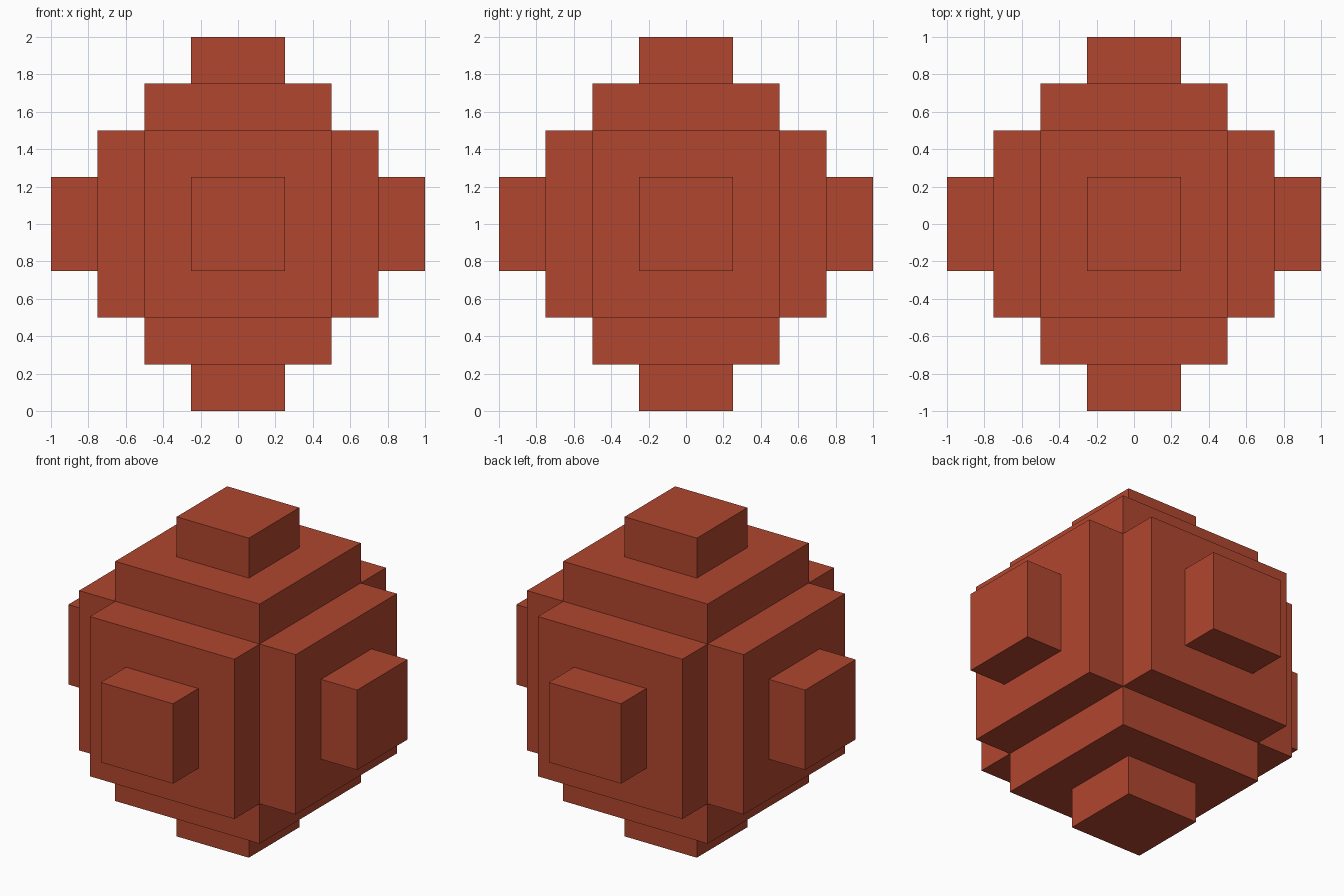
import bpy, bmesh
from mathutils import Matrix

if "Cube" in bpy.data.objects:
    bpy.data.objects.remove(bpy.data.objects["Cube"])

red = bpy.data.materials.new("brick red")
red.diffuse_color = (0.44, 0.061, 0.029, 1)
red.use_nodes = True
red.node_tree.nodes["Principled BSDF"].inputs["Base Color"].default_value = red.diffuse_color


def raise_faces(bm, faces, height):
    """Extrude every face outwards on its own."""
    tops = bmesh.ops.extrude_discrete_faces(bm, faces=faces)["faces"]
    for f in tops:
        f.normal_update()
        offset = f.normal * height
        for v in f.verts:
            v.co += offset
    return tops


# core cube, with a slab and then a smaller knob stepped out of all six sides
bm = bmesh.new()
bmesh.ops.create_cube(bm, size=1.0, matrix=Matrix.Translation((0, 0, 1)))
slabs = raise_faces(bm, bm.faces[:], 0.25)
bmesh.ops.inset_individual(bm, faces=slabs, thickness=0.25, use_even_offset=True)
raise_faces(bm, slabs, 0.25)
bmesh.ops.recalc_face_normals(bm, faces=bm.faces[:])

mesh = bpy.data.meshes.new("stepped_block")
bm.to_mesh(mesh)
bm.free()
mesh.materials.append(red)
block = bpy.data.objects.new("stepped_block", mesh)
bpy.context.collection.objects.link(block)
